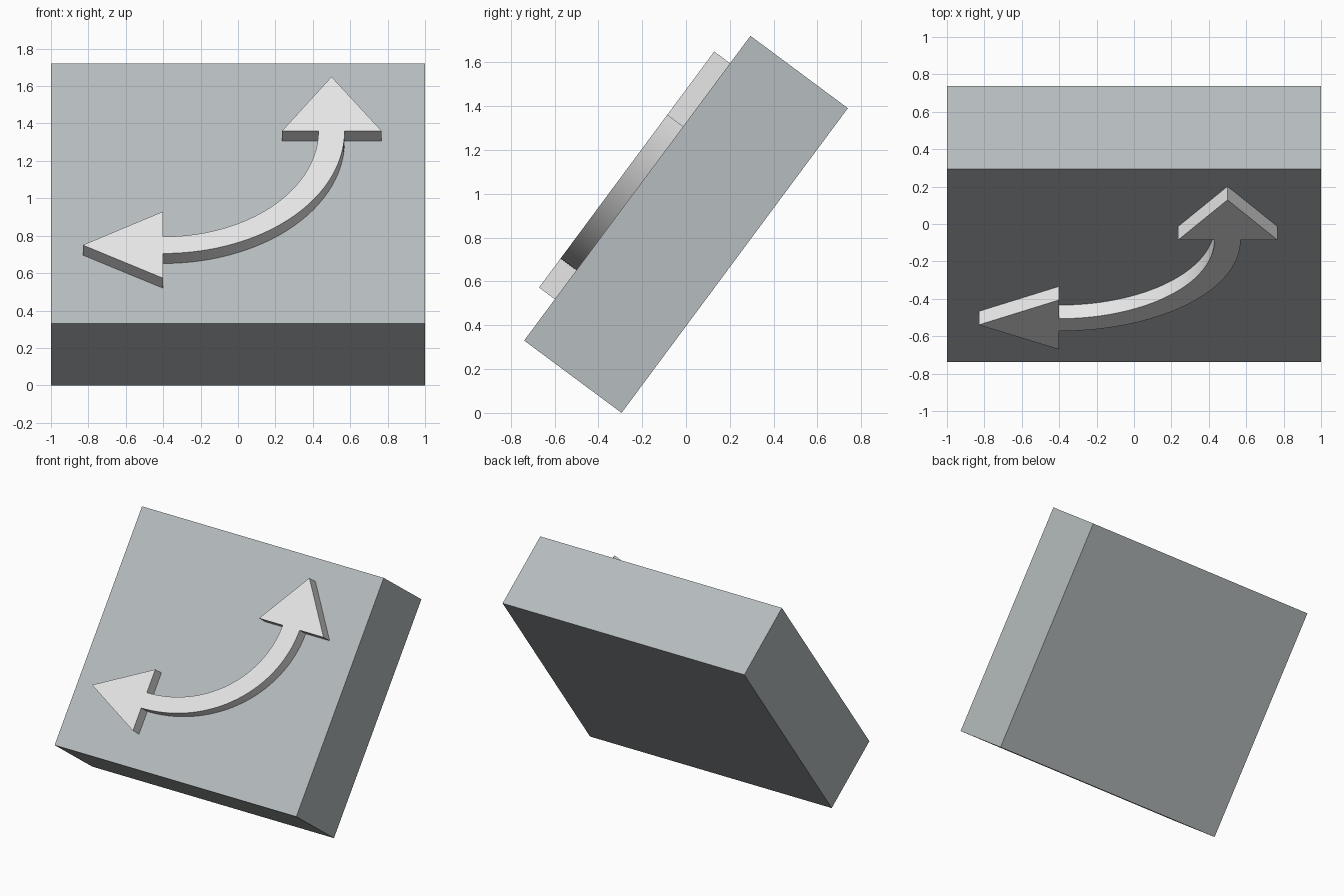
import bpy, bmesh, math
from mathutils import Matrix

if "Cube" in bpy.data.objects:
    bpy.data.objects.remove(bpy.data.objects["Cube"])

W, H, T = 2.0, 1.733, 0.554      # slab width, height along the slope, thickness
RELIEF = 0.09                    # arrow thickness
A = math.radians(53.4)           # slope of the panel

# Panel frame: x across, local y up the slope, local z out of the front face
c, s = math.cos(A), math.sin(A)
frame = Matrix(((1, 0, 0, 0),
                (0, c, -s, -0.739),
                (0, s, c, T * c),
                (0, 0, 0, 1)))


def material(name, rgb):
    m = bpy.data.materials.new(name)
    m.diffuse_color = (*rgb, 1)
    m.use_nodes = True
    m.node_tree.nodes["Principled BSDF"].inputs["Base Color"].default_value = m.diffuse_color
    return m


def extrude(name, outline, z0, z1, mat):
    """Solid from a counter-clockwise outline in the panel frame."""
    bm = bmesh.new()
    low = [bm.verts.new((x, y, z0)) for x, y in outline]
    top = [bm.verts.new((x, y, z1)) for x, y in outline]
    bm.faces.new(top)
    bm.faces.new(low[::-1])
    n = len(outline)
    for i in range(n):
        j = (i + 1) % n
        bm.faces.new((low[i], low[j], top[j], top[i]))
    bm.transform(frame)
    bmesh.ops.recalc_face_normals(bm, faces=bm.faces)
    mesh = bpy.data.meshes.new(name)
    bm.to_mesh(mesh)
    bm.free()
    mesh.materials.append(mat)
    ob = bpy.data.objects.new(name, mesh)
    bpy.context.collection.objects.link(ob)
    return ob


def arc(rx, ry, n=40):
    """Quarter ellipse from straight down to straight right."""
    cx, cy = -0.40, 1.216
    ts = [i / n * math.pi / 2 for i in range(n + 1)]
    return [(cx + rx * math.sin(t), cy - ry * math.cos(t)) for t in ts]


grey = material("blue grey", (0.467, 0.504, 0.516))
pale = material("pale grey", (0.8, 0.8, 0.8))

# Tilted slab
extrude("slab", [(-W/2, 0), (W/2, 0), (W/2, H), (-W/2, H)], -T, 0, grey)

# Raised double-headed arrow, one continuous outline
left_head = [(-0.40, 0.68), (-0.83, 0.456), (-0.40, 0.235)]
up_head = [(0.768, 1.216), (0.50, 1.577), (0.235, 1.216)]
outline = left_head + arc(0.97, 0.816) + up_head + arc(0.83, 0.704)[::-1]
arrow = extrude("curved_arrow", outline, 0, RELIEF, pale)

bpy.context.view_layer.objects.active = arrow
arrow.select_set(True)
bpy.ops.object.shade_smooth_by_angle(angle=math.radians(30))
